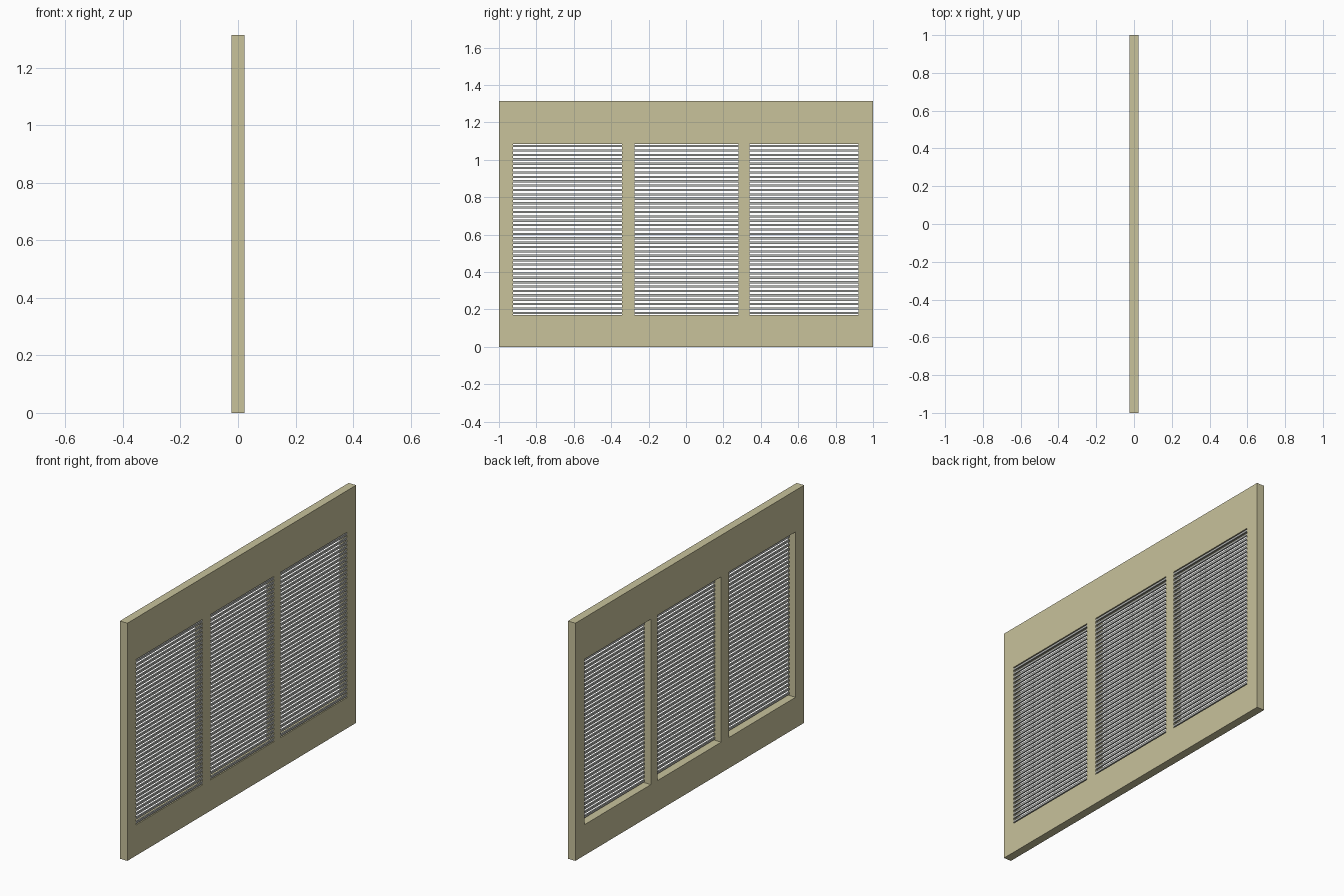
import bpy

if "Cube" in bpy.data.objects:
    bpy.data.objects.remove(bpy.data.objects["Cube"])

T, H = 0.023, 1.315          # half thickness, panel height
Z0, Z1 = 0.17, 1.085         # opening bottom and top
BAYS = [(-0.925, -0.342), (-0.275, 0.28), (0.34, 0.922)]
SLATS = 39


def material(name, color):
    m = bpy.data.materials.new(name)
    m.diffuse_color = color
    m.use_nodes = True
    m.node_tree.nodes["Principled BSDF"].inputs["Base Color"].default_value = m.diffuse_color
    return m


def boxes(name, bounds, mat):
    """One mesh made of axis-aligned boxes given as (x0,x1,y0,y1,z0,z1)."""
    verts, faces = [], []
    for x0, x1, y0, y1, z0, z1 in bounds:
        b = len(verts)
        verts += [(x, y, z) for x in (x0, x1) for y in (y0, y1) for z in (z0, z1)]
        for f in ((0, 1, 3, 2), (4, 6, 7, 5), (0, 4, 5, 1),
                  (2, 3, 7, 6), (0, 2, 6, 4), (1, 5, 7, 3)):
            faces.append([b + i for i in f])
    me = bpy.data.meshes.new(name)
    me.from_pydata(verts, [], faces)
    me.materials.append(mat)
    ob = bpy.data.objects.new(name, me)
    bpy.context.collection.objects.link(ob)
    return ob


cream = material("cream_paint", (0.58, 0.54, 0.33, 1))
grey = material("slat_grey", (0.45, 0.46, 0.44, 1))

# Panel with three rectangular openings
panel = boxes("panel", [(-T, T, -1, 1, 0, H)], cream)
cutter = boxes("opening_cutter", [(-0.1, 0.1, a, b, Z0, Z1) for a, b in BAYS], cream)
cutter.hide_render = True
cutter.hide_set(True)
mod = panel.modifiers.new("openings", 'BOOLEAN')
mod.object = cutter
mod.solver = 'EXACT'

# Thin horizontal slats, set at the +x face of each opening
pitch = (Z1 - Z0) / SLATS
for n, (a, b) in enumerate(BAYS):
    rows = [(T - 0.008, T, a, b, Z0 + (i + 0.25) * pitch, Z0 + (i + 0.75) * pitch)
            for i in range(SLATS)]
    boxes(f"slats_{n + 1}", rows, grey)
